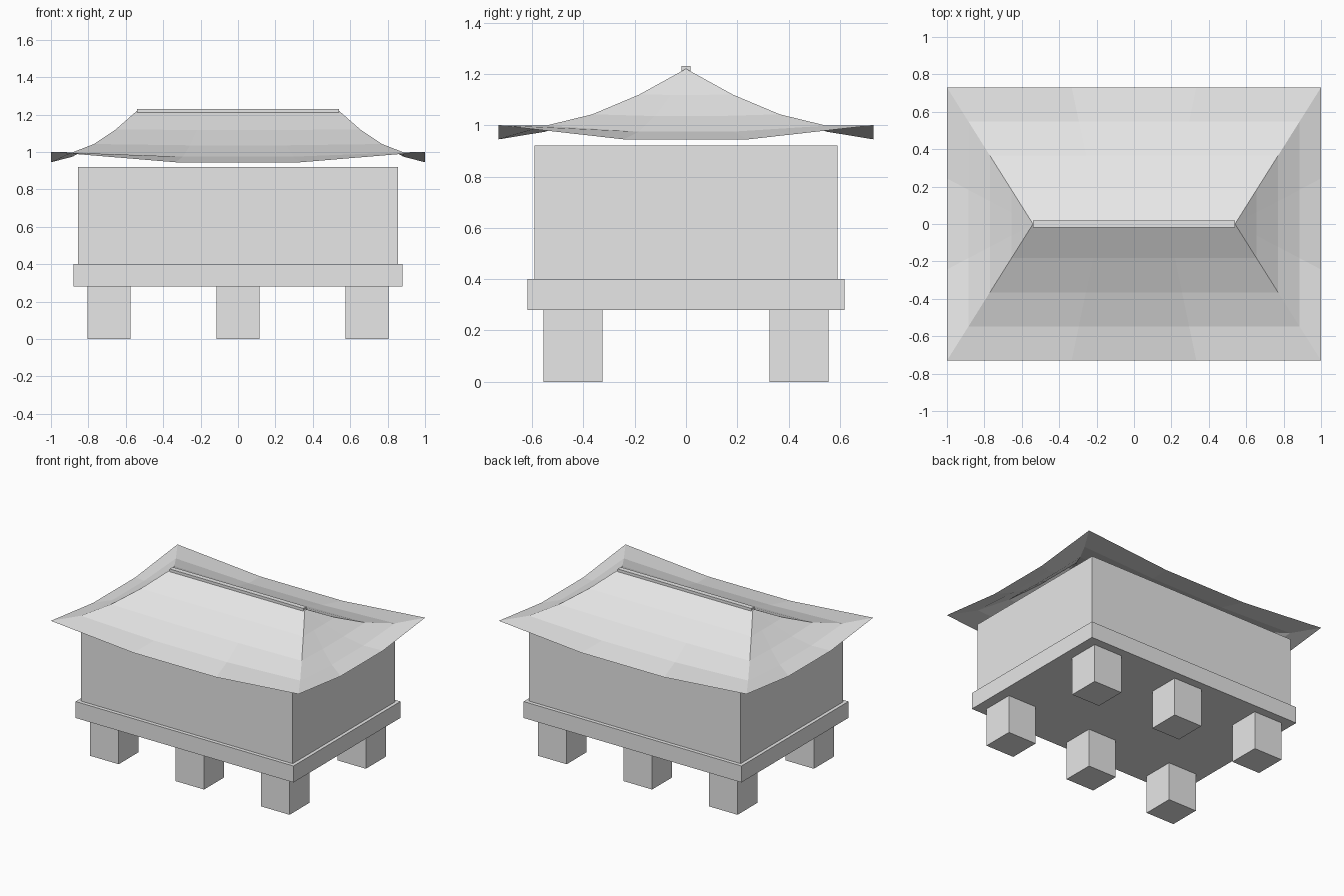
import bpy, bmesh

cube = bpy.data.objects.get("Cube")
if cube:
    bpy.data.objects.remove(cube, do_unlink=True)

# Single pale grey material
grey = bpy.data.materials.new("pale_grey")
grey.use_nodes = True
colour = (0.8, 0.8, 0.8, 1.0)
grey.diffuse_color = colour
grey.node_tree.nodes["Principled BSDF"].inputs["Base Color"].default_value = colour


def add_object(name, bm):
    mesh = bpy.data.meshes.new(name)
    bm.to_mesh(mesh)
    bm.free()
    mesh.materials.append(grey)
    obj = bpy.data.objects.new(name, mesh)
    bpy.context.scene.collection.objects.link(obj)
    return obj


def box(name, half_x, half_y, bottom, top, x=0, y=0):
    bm = bmesh.new()
    bmesh.ops.create_cube(bm, size=1)
    bmesh.ops.scale(bm, vec=(2 * half_x, 2 * half_y, top - bottom), verts=bm.verts)
    bmesh.ops.translate(bm, vec=(x, y, (bottom + top) / 2), verts=bm.verts)
    return add_object(name, bm)


# Six square posts carrying the platform
for side, y in (("front", -0.44), ("back", 0.44)):
    for place, x in (("right", -0.69), ("middle", 0), ("left", 0.69)):
        box(f"{side}_{place}_post", 0.115, 0.115, 0, 0.28, x, y)

# Platform and storehouse body
box("platform", 0.88, 0.617, 0.28, 0.40)
box("body", 0.855, 0.59, 0.40, 0.92)

# Hipped roof: a thin sheet of sagging slopes with upturned corners
RIDGE_X, EAVE_X, EAVE_Y = 0.54, 1.0, 0.73
ROWS, COLS = 4, 3


def roof_point(t, u, end):
    """t runs from ridge to eave, u from corner to corner along the eave."""
    half_x = RIDGE_X + (EAVE_X - RIDGE_X) * t
    half_y = EAVE_Y * t
    lift = 0.055 * t ** 3 * max(0, (u * u - 1 / 9) * 9 / 8)
    z = 1.22 - 0.275 * (1 - (1 - t) ** 1.6) + lift
    return (half_x, u * half_y, z) if end else (u * half_x, -half_y, z)


bm = bmesh.new()
for end in (False, True):
    for turn in (1, -1):
        grid = []
        for row in range(ROWS + 1):
            line = []
            for col in range(COLS + 1):
                x, y, z = roof_point(row / ROWS, 2 * col / COLS - 1, end)
                line.append(bm.verts.new((turn * x, turn * y, z)))
            grid.append(line)
        for upper, lower in zip(grid, grid[1:]):
            for c in range(COLS):
                bm.faces.new((lower[c], lower[c + 1], upper[c + 1], upper[c]))
bmesh.ops.remove_doubles(bm, verts=bm.verts, dist=0.0001)
bmesh.ops.dissolve_degenerate(bm, edges=bm.edges, dist=0.0001)
bmesh.ops.recalc_face_normals(bm, faces=bm.faces)
if sum(f.normal.z for f in bm.faces) < 0:
    bmesh.ops.reverse_faces(bm, faces=bm.faces)
add_object("roof", bm)

# Ridge beam
box("ridge_beam", 0.54, 0.018, 1.21, 1.23)
